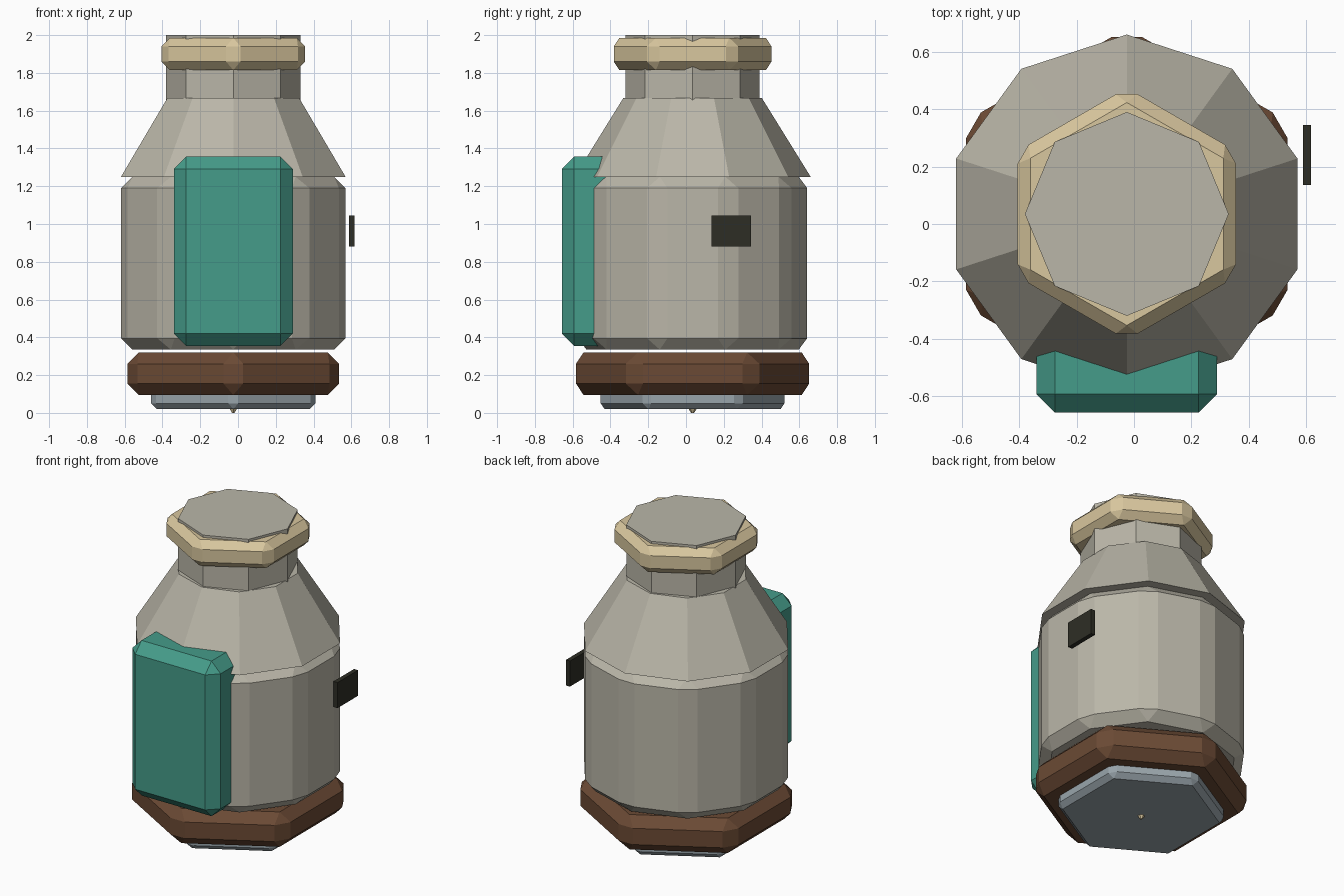
import bpy, bmesh, math

if "Cube" in bpy.data.objects:
    bpy.data.objects.remove(bpy.data.objects["Cube"])

CX, CY = -0.025, 0.035  # vertical axis of the turned parts


def material(name, rgb):
    m = bpy.data.materials.new(name)
    lin = [((c + 0.055) / 1.055) ** 2.4 for c in rgb]
    m.diffuse_color = (*lin, 1)
    m.use_nodes = True
    m.node_tree.nodes["Principled BSDF"].inputs["Base Color"].default_value = m.diffuse_color
    return m


STONE = material("warm grey", (0.73, 0.715, 0.66))
CREAM = material("cream", (0.85, 0.78, 0.62))
BROWN = material("brown", (0.42, 0.29, 0.205))
TEAL = material("teal", (0.27, 0.61, 0.54))
BLACK = material("black", (0.18, 0.18, 0.145))
STEEL = material("blue grey", (0.60, 0.645, 0.67))


def finish(name, bm, mat, bevel):
    bmesh.ops.recalc_face_normals(bm, faces=bm.faces[:])
    if bevel:
        bmesh.ops.bevel(bm, geom=bm.edges[:], offset=bevel, offset_type='OFFSET',
                        segments=1, profile=0.5, affect='EDGES')
    me = bpy.data.meshes.new(name)
    bm.to_mesh(me)
    bm.free()
    me.materials.append(mat)
    ob = bpy.data.objects.new(name, me)
    bpy.context.collection.objects.link(ob)
    return ob


def prism(name, sides, r0, r1, z0, z1, mat, bevel=0):
    """Regular prism or frustum with a corner pointing to +y."""
    bm = bmesh.new()
    rings = []
    for r, z in ((r0, z0), (r1, z1)):
        rings.append([bm.verts.new((CX + r * math.sin(i * math.tau / sides),
                                    CY + r * math.cos(i * math.tau / sides), z))
                      for i in range(sides)])
    lo, hi = rings
    bm.faces.new(lo)
    bm.faces.new(hi)
    for i in range(sides):
        j = (i + 1) % sides
        bm.faces.new((lo[i], lo[j], hi[j], hi[i]))
    return finish(name, bm, mat, bevel)


def box(name, x, y, z, mat, bevel=0):
    bm = bmesh.new()
    bmesh.ops.create_cube(bm, size=1)
    for v in bm.verts:
        v.co = [(a + b) / 2 + c * (b - a) for c, (a, b) in zip(v.co, (x, y, z))]
    return finish(name, bm, mat, bevel)


# Base: centre stud, foot plate and thick ring
prism("base_stud", 6, 0.008, 0.027, 0.0, 0.03, CREAM)
prism("foot_plate", 6, 0.502, 0.502, 0.02, 0.13, STEEL, 0.031)
prism("base_ring", 6, 0.647, 0.647, 0.095, 0.32, BROWN, 0.06)

# Ten-sided body and sloping shoulder
prism("body", 10, 0.625, 0.625, 0.335, 1.25, STONE, 0.06)
prism("shoulder", 10, 0.625, 0.366, 1.25, 1.668, STONE)

# Neck with its collar
prism("neck", 8, 0.355, 0.355, 1.62, 2.0, STONE)
prism("neck_collar", 6, 0.439, 0.439, 1.815, 1.985, CREAM, 0.044)

# Front panel and side plate
box("front_panel", (-0.34, 0.29), (-0.657, -0.36), (0.355, 1.357), TEAL, 0.065)
box("side_plate", (0.588, 0.617), (0.135, 0.345), (0.88, 1.045), BLACK)
